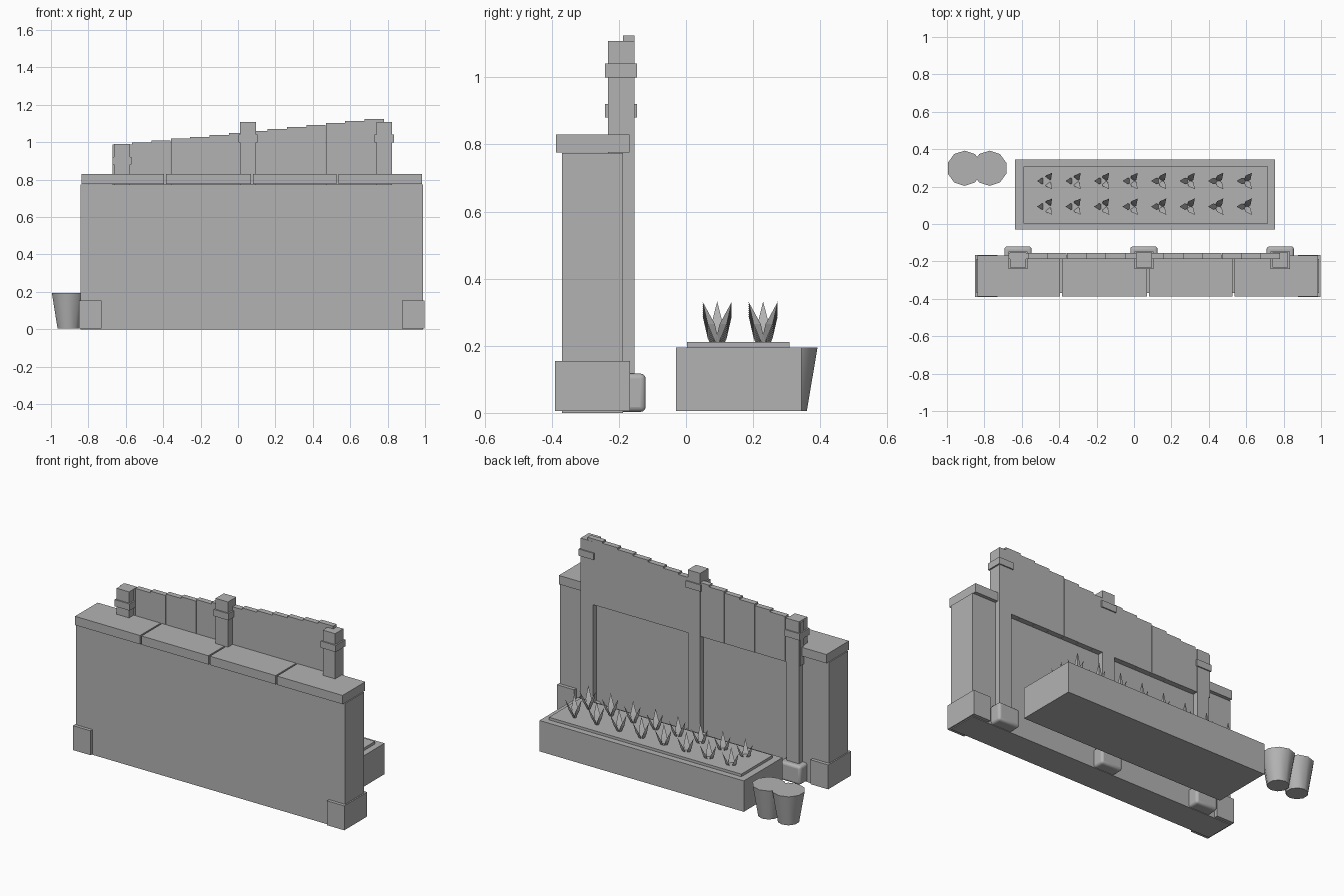
import bpy, bmesh, math
from mathutils import Vector

cube = bpy.data.objects.get("Cube")
if cube:
    bpy.data.objects.remove(cube, do_unlink=True)

grey = bpy.data.materials.new("stone grey")
grey.use_nodes = True
colour = (0.45, 0.45, 0.45, 1)
grey.diffuse_color = colour
grey.node_tree.nodes["Principled BSDF"].inputs["Base Color"].default_value = colour


def finish(name, bm):
    bmesh.ops.recalc_face_normals(bm, faces=bm.faces)
    mesh = bpy.data.meshes.new(name)
    bm.to_mesh(mesh)
    bm.free()
    mesh.materials.append(grey)
    obj = bpy.data.objects.new(name, mesh)
    bpy.context.collection.objects.link(obj)
    return obj


def smooth(obj):
    bpy.ops.object.select_all(action='DESELECT')
    obj.select_set(True)
    bpy.context.view_layer.objects.active = obj
    bpy.ops.object.shade_smooth_by_angle(angle=math.radians(40))


def box(name, x, y, z, bevel=0):
    """Box from its (min, max) range on each axis."""
    bm = bmesh.new()
    bmesh.ops.create_cube(bm, size=1)
    for v in bm.verts:
        v.co = [r[0] if c < 0 else r[1] for c, r in zip(v.co, (x, y, z))]
    obj = finish(name, bm)
    if bevel:
        mod = obj.modifiers.new("rounding", 'BEVEL')
        mod.width, mod.segments = bevel, 3
        smooth(obj)
    return obj


# Wall with coping slabs and end blocks
box("wall", (-0.842, 0.988), (-0.37, -0.188), (0, 0.775))
edges = (-0.842, -0.39, 0.075, 0.532, 0.988)
for a, b in zip(edges, edges[1:]):
    box("coping_slab", (a + 0.005, b - 0.005), (-0.388, -0.168), (0.776, 0.83))
for name, x in (("right_end_block", (-0.85, -0.73)), ("left_end_block", (0.878, 0.996))):
    box(name, x, (-0.39, -0.167), (0.005, 0.155))

# Fence planks with a stepped top
width = 0.1036
for i in range(14):
    x = -0.67 + i * width
    shift = 0.001 * (i % 2)
    box("fence_plank", (x, x + width - 0.001), (-0.188, -0.155 + shift),
        (0.72, 0.987 + 0.0106 * i))

# Fence posts, collars and rounded feet
for x, top, collar in ((-0.62, 0.99, 0.88), (0.053, 1.108, 1.0), (0.782, 1.108, 1.0)):
    box("fence_post", (x - 0.042, x + 0.042), (-0.233, -0.153), (0.02, top))
    box("post_collar", (x - 0.051, x + 0.051), (-0.241, -0.146), (collar, collar + 0.041))
    box("post_foot", (x - 0.073, x + 0.073), (-0.25, -0.12), (0.003, 0.117), 0.015)

# Planter and soil
box("planter", (-0.635, 0.755), (-0.03, 0.345), (0.005, 0.195))
box("soil", (-0.592, 0.717), (0.003, 0.308), (0.19, 0.211))


def plant(x, y, z):
    bm = bmesh.new()
    for angle, reach in ((math.pi, 0.047), (0.9, 0.056), (-0.9, 0.056)):
        out = Vector((math.cos(angle), math.sin(angle), 0))
        side = Vector((-out.y, out.x, 0))
        rings = []
        for t, half in ((0, 0.009), (0.45, 0.017)):
            centre = Vector((x, y, z + 0.122 * t)) + out * reach * t * 0.9
            corners = (centre + side * half, centre + out * half * 0.8, centre - side * half)
            rings.append([bm.verts.new(c) for c in corners])
        tip = bm.verts.new(Vector((x, y, z + 0.122)) + out * reach)
        low, high = rings
        bm.faces.new(low)
        for k in range(3):
            n = (k + 1) % 3
            bm.faces.new((low[k], low[n], high[n], high[k]))
            bm.faces.new((high[k], high[n], tip))
    finish("spiky_plant", bm)


# Two rows of plants, set deeper towards one end
for i in range(8):
    for y in (0.093, 0.23):
        plant(-0.472 + i * 0.1525, y, 0.21 - 0.006 * (7 - i))

# Pair of tapered buckets
for x in (-0.906, -0.772):
    bm = bmesh.new()
    bmesh.ops.create_cone(bm, cap_ends=True, segments=10, radius1=0.062,
                          radius2=0.094, depth=0.19)
    bmesh.ops.translate(bm, verts=bm.verts, vec=(x, 0.298, 0.1))
    smooth(finish("bucket", bm))
